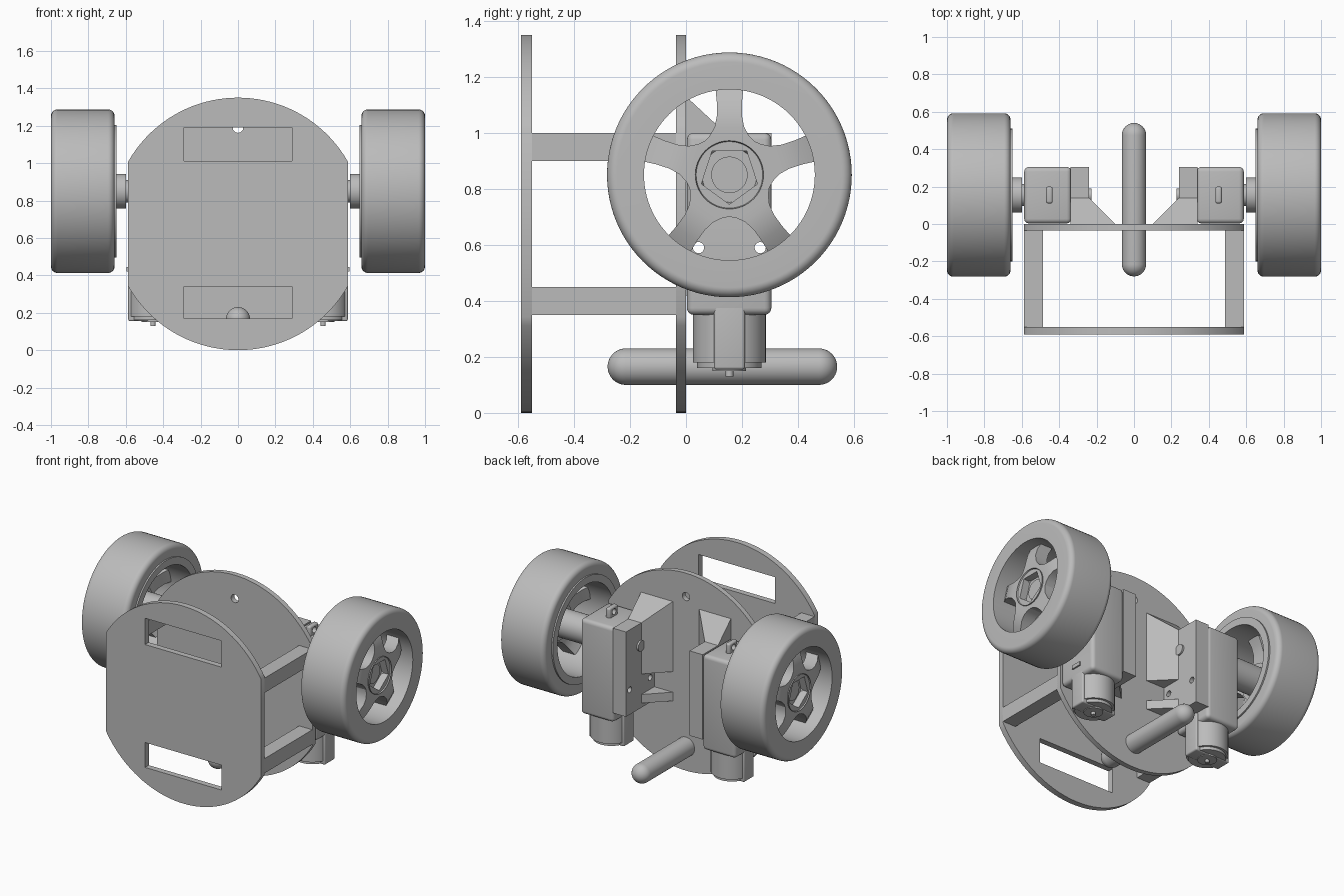
import bpy, bmesh, math
from mathutils import Vector

cube = bpy.data.objects.get("Cube")
if cube:
    bpy.data.objects.remove(cube, do_unlink=True)

grey = bpy.data.materials.new("plain grey")
grey.use_nodes = True
GREY = (0.5, 0.5, 0.5, 1)
grey.diffuse_color = GREY
grey.node_tree.nodes["Principled BSDF"].inputs["Base Color"].default_value = GREY


def finish(name, bm, mirror=False, bevel=0, cutters=()):
    """Turn a bmesh into a finished object, cut, bevelled and mirrored."""
    bmesh.ops.remove_doubles(bm, verts=bm.verts, dist=1e-5)
    bmesh.ops.recalc_face_normals(bm, faces=bm.faces)
    mesh = bpy.data.meshes.new(name)
    bm.to_mesh(mesh)
    bm.free()
    mesh.materials.append(grey)
    ob = bpy.data.objects.new(name, mesh)
    bpy.context.collection.objects.link(ob)
    bpy.ops.object.select_all(action="DESELECT")
    bpy.context.view_layer.objects.active = ob
    ob.select_set(True)
    if bevel:
        m = ob.modifiers.new("Bevel", "BEVEL")
        m.width, m.segments = bevel, 4
    for c in cutters:
        m = ob.modifiers.new("Cut", "BOOLEAN")
        m.operation, m.object, m.solver = "DIFFERENCE", c, "EXACT"
    if mirror:
        ob.modifiers.new("Mirror", "MIRROR").use_mirror_merge = False
    for m in list(ob.modifiers):
        bpy.ops.object.modifier_apply(modifier=m.name)
    bpy.ops.object.shade_smooth_by_angle(angle=math.radians(35))
    return ob


def loft(bm, sections):
    """Skin equal-length rings of points and cap both ends."""
    rings = [[bm.verts.new(p) for p in s] for s in sections]
    n = len(rings[0])
    for a, b in zip(rings, rings[1:]):
        for i in range(n):
            bm.faces.new((a[i], a[(i + 1) % n], b[(i + 1) % n], b[i]))
    bm.faces.new(rings[0])
    bm.faces.new(rings[-1])


def box(name, x, y, z, **kw):
    bm = bmesh.new()
    loft(bm, [[(x[0], j, z[0]), (x[1], j, z[0]), (x[1], j, z[1]), (x[0], j, z[1])] for j in y])
    return finish(name, bm, **kw)


def lathe(name, profile, axis, centre, steps=64, closed=False, **kw):
    """Revolve (along, radius) points about a line parallel to an axis."""
    k = "XYZ".index(axis)
    bm = bmesh.new()
    rings = []
    for s in range(steps):
        t = 2 * math.pi * s / steps
        ring = []
        for a, r in profile:
            p = Vector(centre)
            p[k] += a
            p[(k + 1) % 3] += r * math.cos(t)
            p[(k + 2) % 3] += r * math.sin(t)
            ring.append(bm.verts.new(p))
        rings.append(ring)
    n = len(profile)
    for s in range(steps):
        a, b = rings[s], rings[(s + 1) % steps]
        for i in range(n if closed else n - 1):
            j = (i + 1) % n
            bm.faces.new((a[i], a[j], b[j], b[i]))
    bmesh.ops.dissolve_degenerate(bm, dist=1e-6, edges=bm.edges)
    return finish(name, bm, **kw)


def rod(name, axis, centre, radius, a, b, **kw):
    return lathe(name, [(a, 0), (a, radius), (b, radius), (b, 0)], axis, centre, **kw)


# Chassis plates: discs with both sides cut straight
R, HALF = 0.675, 0.587


def plate(name, y0, y1, cutters):
    lim = math.acos(HALF / R)
    arc = [lim + (math.pi - 2 * lim) * i / 40 for i in range(41)]
    pts = [(R * math.cos(t), R * math.sin(t)) for t in arc]
    pts += [(-x, -z) for x, z in pts]
    bm = bmesh.new()
    loft(bm, [[(x, y, R + z) for x, z in pts] for y in (y0, y1)])
    return finish(name, bm, cutters=cutters)


slots = [box("slot_cutter", (-0.29, 0.29), (-0.7, -0.5), z) for z in ((0.17, 0.34), (1.01, 1.19))]
pin_hole = rod("hole_cutter", "Y", (0, 0, 1.19), 0.028, -0.1, 0.1, steps=32)
plate("front_plate", -0.59, -0.55, slots)
plate("rear_plate", -0.035, 0, [pin_hole])

# Spacer bars between the plates
for label, z in (("lower", (0.35, 0.45)), ("upper", (0.9, 1.0))):
    box(label + "_spacers", (0.487, HALF), (-0.555, -0.03), z, mirror=True)

# Rounded skid rod through the rear plate
quarter = [math.pi / 2 * i / 10 for i in range(11)]
r = 0.065
cap = [(0.475 + r * math.sin(t), r * math.cos(t)) for t in quarter]
cap[-1] = (0.54, 0)
tail = [(0.26 - a, q) for a, q in reversed(cap)]
lathe("skid_rod", tail + cap, "Y", (0, 0, 0.165), steps=40)

# Tyres with rounded shoulders, and the rim lip on the inside
AXLE = (0, 0.155, 0.85)
e = 0.035
outer = [(1 - e + e * math.sin(t), 0.437 - e + e * math.cos(t)) for t in quarter]
inner = [(1.66 - a, q) for a, q in reversed(outer)]
lathe("tyres", inner + outer + [(1, 0.305), (0.66, 0.305)], "X", AXLE, steps=96, closed=True, mirror=True)
lathe("rim_lips", [(0.65, 0.305), (0.65, 0.355), (0.67, 0.355), (0.67, 0.305)],
      "X", AXLE, steps=96, closed=True, mirror=True)

# Five flared spokes, dished slightly toward the rim
bm = bmesh.new()
for k in range(5):
    t = math.pi / 2 + k * math.tau / 5
    u = Vector((0, math.cos(t), math.sin(t)))
    v = Vector((0, -math.sin(t), math.cos(t)))
    rings = []
    for d, w, x in ((0.085, 0.0618, 0.96), (0.121, 0.088, 0.96), (0.14, 0.07, 0.96), (0.17, 0.053, 0.96),
                    (0.21, 0.045, 0.955), (0.26, 0.045, 0.94), (0.312, 0.05, 0.91)):
        c = Vector(AXLE) + u * d
        rings.append([c + v * s * w + Vector((x - h, 0, 0)) for s, h in ((-1, 0), (1, 0), (1, 0.09), (-1, 0.09))])
    loft(bm, rings)
finish("wheel_spokes", bm, mirror=True)

# Hub with a tapered recess and centre boss, and the drive shaft
lathe("wheel_hubs", [(0.84, 0), (0.84, 0.122), (0.968, 0.122), (0.91, 0.098), (0.91, 0.065), (0.92, 0.065), (0.92, 0)],
      "X", AXLE, mirror=True)
lathe("drive_shafts", [(0.56, 0), (0.56, 0.06), (0.6, 0.06), (0.6, 0.093), (0.85, 0.093), (0.85, 0)],
      "X", AXLE, mirror=True)

# Gearbox with rounded case and two through holes
holes = [rod("bolt_cutter", "X", (0, y, 0.59), 0.02, 0.1, 0.8, steps=24) for y in (0.045, 0.265)]
box("gearboxes", (0.335, HALF), (0.003, 0.305), (0.35, 1.0), bevel=0.025, cutters=holes, mirror=True)
box("mounting_blocks", (0.24, 0.34), (0, 0.305), (0.42, 1.0), cutters=holes, mirror=True)
rod("shaft_stubs", "X", AXLE, 0.035, 0.228, 0.25, steps=32, mirror=True)

# Flared braces joining the blocks to the rear plate
bm = bmesh.new()
loft(bm, [[(x, y, 0.65), (0.34, y, 0.65), (0.34, y, top), (x, y, top)]
          for x, y, top in ((0.1, 0, 1.13), (0.24, 0.14, 1.0))])
finish("upper_braces", bm, mirror=True)
bm = bmesh.new()
loft(bm, [[(0.1, 0, z), (0.25, 0, z), (0.25, 0.15, z)] for z in (0.45, 0.51)])
finish("lower_braces", bm, mirror=True)

# Pierced lugs on top of the gearboxes
lug_hole = rod("lug_cutter", "X", (0, 0.155, 1.03), 0.02, 0.4, 0.5, steps=24)
box("gearbox_lugs", (0.435, 0.47), (0.11, 0.2), (0.98, 1.065), bevel=0.012, cutters=[lug_hole], mirror=True)

# Motor cans, retaining straps and end shafts
MOTOR = (0.455, 0.155, 0)
lathe("motors", [(0.13, 0), (0.13, 0.014), (0.15, 0.014), (0.15, 0.06), (0.16, 0.06), (0.16, 0.115),
                 (0.18, 0.115), (0.18, 0.13), (0.37, 0.13), (0.37, 0)], "Z", MOTOR, mirror=True)
box("motor_straps", (0.323, HALF), (0.1, 0.21), (0.155, 0.42), bevel=0.01, mirror=True)
box("strap_catches", (0.58, 0.597), (0.12, 0.19), (0.42, 0.445), mirror=True)

# Remove the finished cutters
for c in slots + holes + [pin_hole, lug_hole]:
    bpy.data.objects.remove(c, do_unlink=True)
